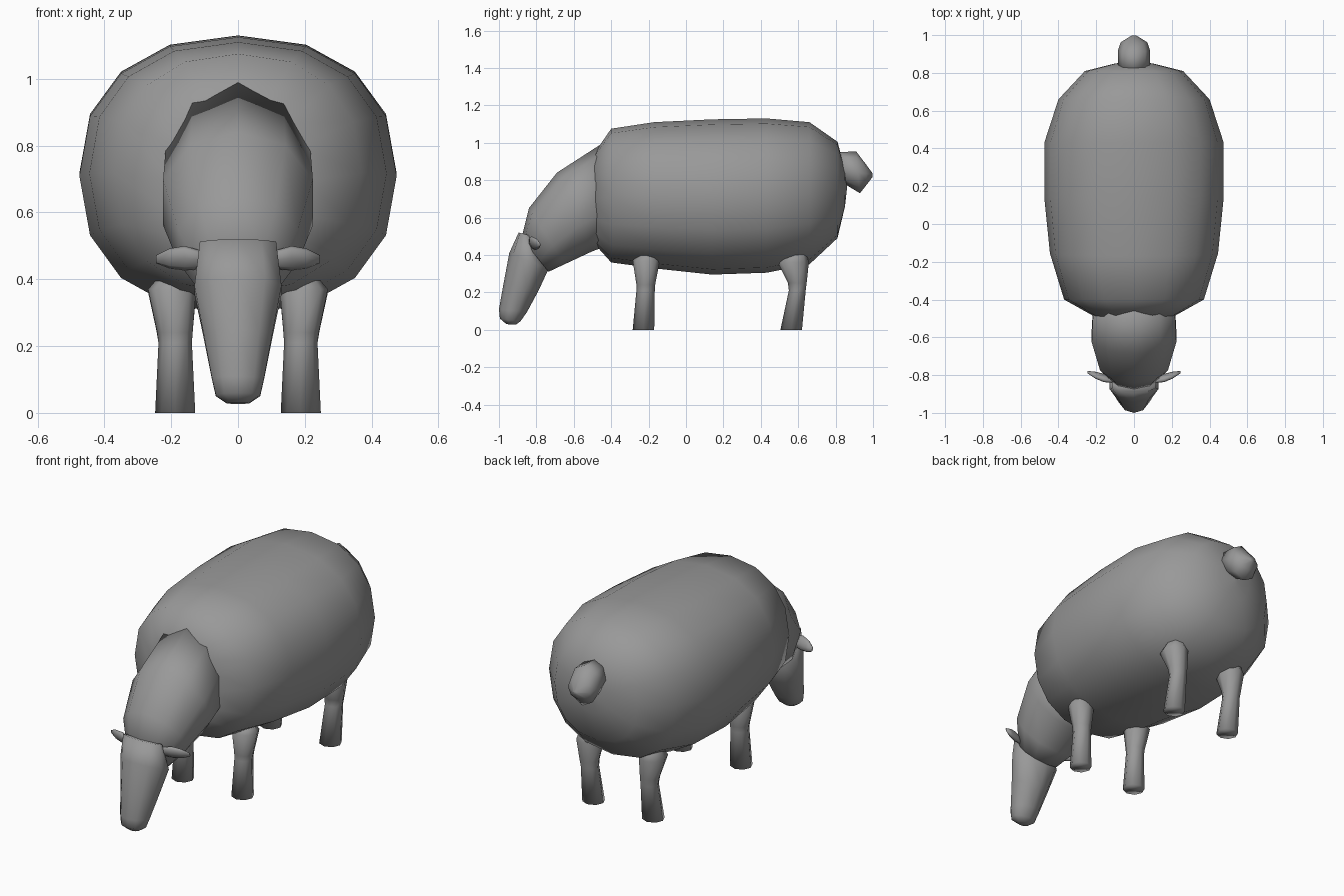
import bpy, bmesh, math
from mathutils import Vector

grey = bpy.data.materials.new("dark_grey")
grey.diffuse_color = (0.318, 0.318, 0.318, 1)


def skin(name, bm, loops):
    """Join point loops into a closed smooth tube."""
    n = len(loops[0])
    for l0, l1 in zip(loops, loops[1:]):
        for i in range(n):
            j = (i + 1) % n
            bm.faces.new((l0[i], l0[j], l1[j], l1[i]))
    bm.faces.new(loops[0])
    bm.faces.new(loops[-1])
    bmesh.ops.recalc_face_normals(bm, faces=bm.faces)
    me = bpy.data.meshes.new(name)
    bm.to_mesh(me)
    bm.free()
    me.materials.append(grey)
    for p in me.polygons:
        p.use_smooth = True
    ob = bpy.data.objects.new(name, me)
    bpy.context.collection.objects.link(ob)


def swell(v, power):
    return math.copysign(abs(v) ** power, v) if abs(v) > 1e-6 else 0.0


def loft(name, rings, sides, power=1.0):
    """Skin elliptical rings; each ring = (point A, point B, centre x, half width)."""
    bm = bmesh.new()
    loops = []
    for a, b, cx, w in rings:
        a, b = Vector(a), Vector(b)
        mid, half = (a + b) / 2, (a - b) / 2
        loop = []
        for i in range(sides):
            t = 2 * math.pi * i / sides
            p = mid + half * swell(math.cos(t), power)
            loop.append(bm.verts.new((cx + w * swell(math.sin(t), power), p.x, p.y)))
        loops.append(loop)
    skin(name, bm, loops)


def upright(name, spec, sides, power=1.0):
    # spec rows: (top y, top z), (bottom y, bottom z), half width
    loft(name, [(a, b, 0, w) for a, b, w in spec], sides, power)


# Woolly body
upright("body", [
    ((-0.50, 0.93), (-0.49, 0.46), 0.20),
    ((-0.40, 1.075), (-0.40, 0.36), 0.37),
    ((-0.17, 1.11), (-0.14, 0.325), 0.445),
    ((0.14, 1.125), (0.14, 0.295), 0.475),
    ((0.43, 1.13), (0.43, 0.305), 0.475),
    ((0.66, 1.11), (0.66, 0.35), 0.40),
    ((0.81, 1.005), (0.81, 0.49), 0.26),
    ((0.85, 0.86), (0.85, 0.66), 0.10),
    ((0.86, 0.77), (0.86, 0.75), 0.01),
], 16, 0.88)

# Neck bending down
upright("neck", [
    ((-0.45, 0.995), (-0.36, 0.47), 0.225),
    ((-0.69, 0.84), (-0.50, 0.42), 0.235),
    ((-0.84, 0.65), (-0.65, 0.35), 0.188),
    ((-0.88, 0.49), (-0.735, 0.31), 0.125),
], 10, 0.95)

# Head with muzzle near the ground
upright("head", [
    ((-0.895, 0.52), (-0.82, 0.50), 0.12),
    ((-0.945, 0.41), (-0.735, 0.325), 0.137),
    ((-0.975, 0.25), (-0.788, 0.21), 0.108),
    ((-1.0, 0.11), (-0.85, 0.095), 0.082),
    ((-0.995, 0.06), (-0.885, 0.045), 0.07),
    ((-0.96, 0.03), (-0.91, 0.027), 0.035),
], 10)

# Stubby tail
upright("tail", [
    ((0.80, 0.95), (0.83, 0.79), 0.085),
    ((0.91, 0.953), (0.93, 0.73), 0.085),
    ((0.958, 0.89), (0.967, 0.777), 0.07),
    ((0.998, 0.836), (0.998, 0.818), 0.012),
], 8)

# Legs: rows are (y front, y back, z, centre x, half width)
FRONT = [(-0.285, -0.17, 0.0, 0.188, 0.06), (-0.265, -0.167, 0.21, 0.188, 0.05),
         (-0.265, -0.165, 0.24, 0.189, 0.053), (-0.285, -0.14, 0.37, 0.197, 0.072),
         (-0.24, -0.17, 0.41, 0.195, 0.04)]
REAR = [(0.505, 0.62, 0.0, 0.188, 0.06), (0.55, 0.64, 0.21, 0.188, 0.05),
        (0.545, 0.645, 0.25, 0.19, 0.055), (0.49, 0.657, 0.36, 0.197, 0.072),
        (0.54, 0.64, 0.43, 0.195, 0.04)]
for side, label in ((-1, "right"), (1, "left")):
    for kind, spec in (("front", FRONT), ("rear", REAR)):
        loft(f"{kind}_leg_{label}",
             [((y0, z), (y1, z), side * cx, w) for y0, y1, z, cx, w in spec], 8)

    # Flat ears pointing sideways
    bm = bmesh.new()
    loops = []
    for x, y, z, ry, rz in ((0.08, -0.83, 0.455, 0.012, 0.022), (0.16, -0.815, 0.463, 0.02, 0.037),
                            (0.205, -0.80, 0.462, 0.017, 0.03), (0.245, -0.785, 0.46, 0.006, 0.012)):
        ring = [(math.cos(i * math.pi / 4), math.sin(i * math.pi / 4)) for i in range(8)]
        loops.append([bm.verts.new((side * x, y + ry * c - 0.3 * rz * s, z + rz * s))
                      for c, s in ring])
    skin(f"ear_{label}", bm, loops)
